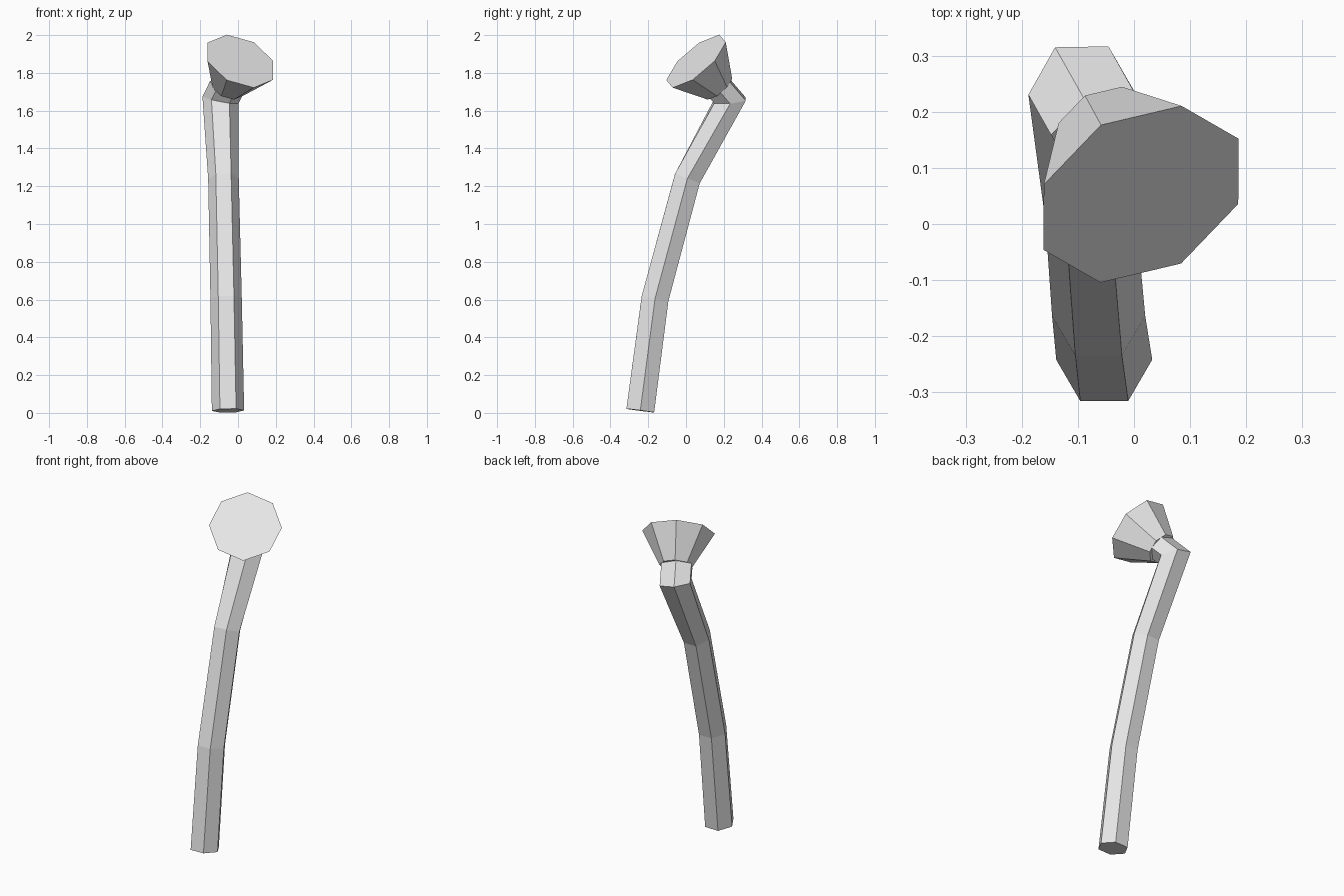
import bpy, bmesh
from math import cos, sin, tau
from mathutils import Vector

if "Cube" in bpy.data.objects:
    bpy.data.objects.remove(bpy.data.objects["Cube"], do_unlink=True)

grey = bpy.data.materials.new("light_grey")
grey.use_nodes = True
COLOUR = (0.8, 0.8, 0.8, 1)
grey.diffuse_color = COLOUR
grey.node_tree.nodes["Principled BSDF"].inputs["Base Color"].default_value = COLOUR


def ring(centre, radius, normal, axis, sides):
    """Regular polygon with its first corner towards axis."""
    u = (axis - normal * axis.dot(normal)).normalized()
    v = normal.cross(u)
    return [centre + radius * (u * cos(tau * i / sides) + v * sin(tau * i / sides))
            for i in range(sides)]


def loft(name, rings):
    """Capped flat-shaded skin through a list of rings."""
    bm = bmesh.new()
    loops = [[bm.verts.new(p) for p in r] for r in rings]
    n = len(loops[0])
    for a, b in zip(loops, loops[1:]):
        for i in range(n):
            j = (i + 1) % n
            bm.faces.new((a[i], a[j], b[j], b[i]))
    bm.faces.new(loops[0][::-1])
    bm.faces.new(loops[-1])
    bmesh.ops.recalc_face_normals(bm, faces=bm.faces)
    mesh = bpy.data.meshes.new(name)
    bm.to_mesh(mesh)
    bm.free()
    mesh.materials.append(grey)
    obj = bpy.data.objects.new(name, mesh)
    bpy.context.collection.objects.link(obj)
    return obj


# Flared octagonal horn, tilted forwards and sideways
facing = Vector((0.344, -0.611, 0.713)).normalized()
mouth = Vector((0.0125, 0.053, 1.862))
throat = mouth - facing * 0.195
corner = Vector((0.145, 0.315, 0.2))
loft("horn", [ring(throat, 0.092, facing, corner, 8),
              ring(mouth, 0.2, facing, corner, 8)])

# Bent hexagonal stem, each ring mitred between its neighbouring segments
path = [Vector(p) for p in ((-0.053, -0.242, 0.012), (-0.063, -0.164, 0.605),
                            (-0.077, 0.007, 1.24), (-0.093, 0.232, 1.655))]
radii = (0.0855, 0.083, 0.081, 0.097)
dirs = [(b - a).normalized() for a, b in zip(path, path[1:])] + [facing]
rings = []
for i, (p, r) in enumerate(zip(path, radii)):
    normal = (dirs[max(i - 1, 0)] + dirs[i]).normalized()
    rings.append(ring(p, r, normal, Vector((1, 0, 0)), 6))

# Short neck carried straight to the horn throat
rings.append([p + facing * (throat - p).dot(facing) for p in rings[-1]])
loft("stem", rings)
